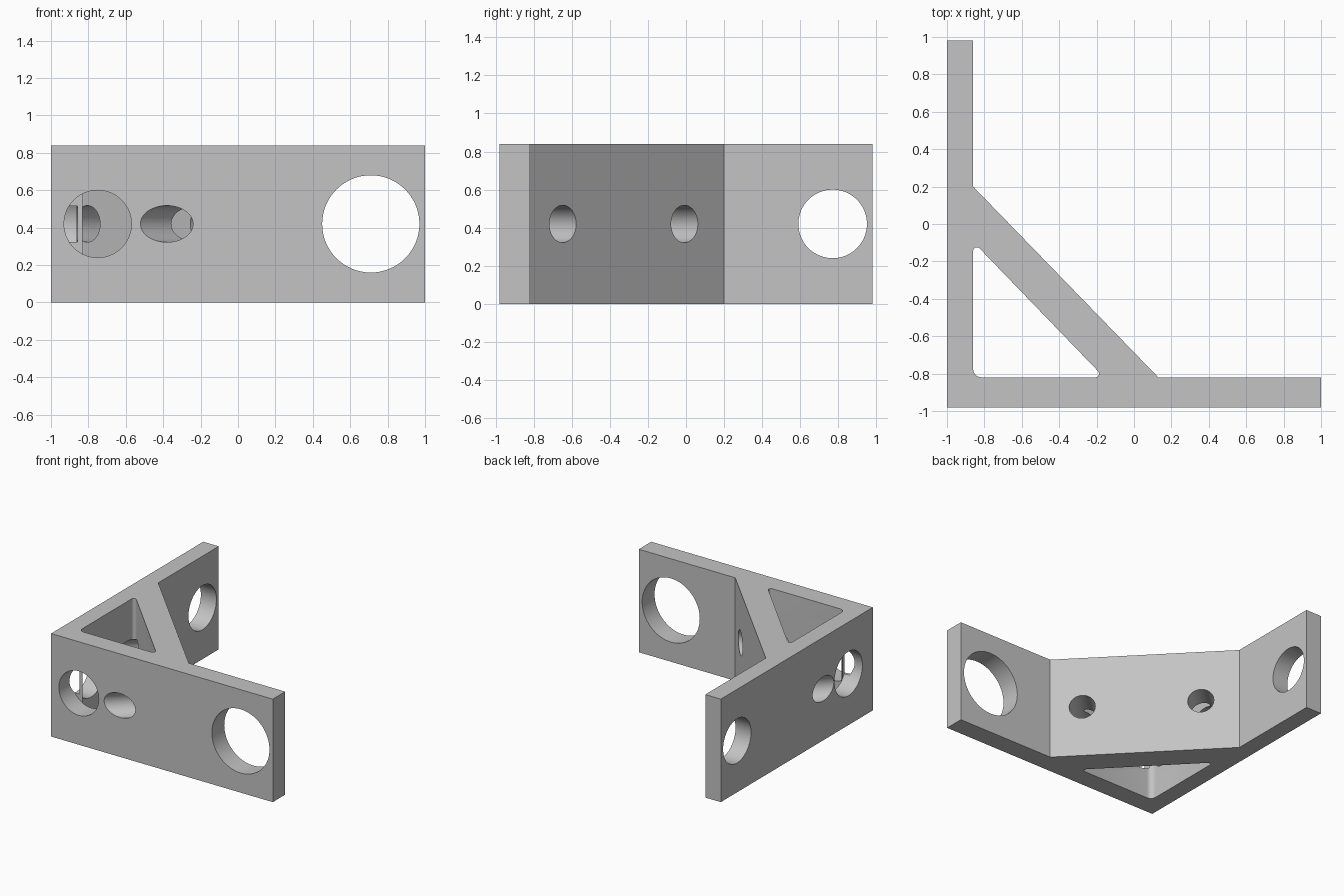
import bpy, bmesh, math
from mathutils import Vector

cube = bpy.data.objects.get("Cube")
if cube:
    bpy.data.objects.remove(cube, do_unlink=True)

HEIGHT = 0.84
MID = HEIGHT / 2

grey = bpy.data.materials.new("plain grey")
grey.use_nodes = True
colour = (0.55, 0.55, 0.55, 1)
grey.diffuse_color = colour
grey.node_tree.nodes["Principled BSDF"].inputs["Base Color"].default_value = colour


def make_object(name, bm):
    bmesh.ops.recalc_face_normals(bm, faces=bm.faces)
    mesh = bpy.data.meshes.new(name)
    bm.to_mesh(mesh)
    bm.free()
    mesh.materials.append(grey)
    obj = bpy.data.objects.new(name, mesh)
    bpy.context.collection.objects.link(obj)
    return obj


def prism(name, points, bottom, top):
    bm = bmesh.new()
    face = bm.faces.new([bm.verts.new((x, y, bottom)) for x, y in points])
    new = bmesh.ops.extrude_face_region(bm, geom=[face])["geom"]
    verts = [v for v in new if isinstance(v, bmesh.types.BMVert)]
    bmesh.ops.translate(bm, verts=verts, vec=(0, 0, top - bottom))
    return make_object(name, bm)


def rounded(corners, radii, steps=8):
    """Replace each corner of a polygon by a tangent arc."""
    result = []
    for i, r in enumerate(radii):
        p = Vector(corners[i])
        a = (Vector(corners[i - 1]) - p).normalized()
        b = (Vector(corners[(i + 1) % len(corners)]) - p).normalized()
        half = a.angle(b) / 2
        centre = p + (a + b).normalized() * (r / math.sin(half))
        start = p + a * (r / math.tan(half)) - centre
        end = p + b * (r / math.tan(half)) - centre
        for k in range(steps + 1):
            t = k / steps
            sweep = math.pi - 2 * half
            arc = (start * math.sin((1 - t) * sweep) + end * math.sin(t * sweep)) / math.sin(sweep)
            result.append(tuple(centre + arc))
    return result


def rod(name, start, end, radius):
    """Cylinder between two plan points at mid height."""
    a, b = Vector((*start, MID)), Vector((*end, MID))
    bm = bmesh.new()
    bmesh.ops.create_cone(bm, cap_ends=True, segments=64, radius1=radius,
                          radius2=radius, depth=(b - a).length)
    bm.transform((b - a).to_track_quat("Z", "Y").to_matrix().to_4x4())
    bmesh.ops.translate(bm, verts=bm.verts, vec=(a + b) / 2)
    return make_object(name, bm)


# Two walls at a right angle joined by a diagonal brace
bracket = prism("corner_bracket", [
    (-1, -0.98), (1, -0.98), (1, -0.82), (0.13, -0.82),
    (-0.86, 0.2), (-0.86, 0.98), (-1, 0.98)], 0, HEIGHT)

# Triangular opening behind the brace
opening = rounded([(-0.86, -0.82), (-0.16, -0.82), (-0.86, -0.095)], [0.045, 0.02, 0.02])
cutters = [prism("triangle_cutter", opening, -0.2, HEIGHT + 0.2)]

# Round holes through the front wall and the side wall
for x, r in ((0.71, 0.26), (-0.75, 0.18)):
    cutters.append(rod("front_hole_cutter", (x, -1.2), (x, -0.817), r))
for y in (0.77, -0.665):
    cutters.append(rod("side_hole_cutter", (-1.2, y), (-0.857, y), 0.18))

# Screw holes drilled square to the brace
across = Vector((1.02, 0.99)).normalized()
for centre in ((-0.038, -0.647), (-0.658, -0.008)):
    c = Vector(centre)
    cutters.append(rod("screw_hole_cutter", c - across * 0.85, c + across * 0.3, 0.098))

for cutter in cutters:
    cutter.hide_render = True
    cut = bracket.modifiers.new(cutter.name, "BOOLEAN")
    cut.operation = "DIFFERENCE"
    cut.solver = "EXACT"
    cut.object = cutter

# Bake the cuts and remove the cutters
bpy.context.view_layer.update()
graph = bpy.context.evaluated_depsgraph_get()
mesh = bpy.data.meshes.new_from_object(bracket.evaluated_get(graph))
bracket.modifiers.clear()
bracket.data = mesh
for cutter in cutters:
    bpy.data.objects.remove(cutter, do_unlink=True)

bpy.ops.object.select_all(action="DESELECT")
bracket.select_set(True)
bpy.context.view_layer.objects.active = bracket
bpy.ops.object.shade_smooth_by_angle(angle=math.radians(30))
